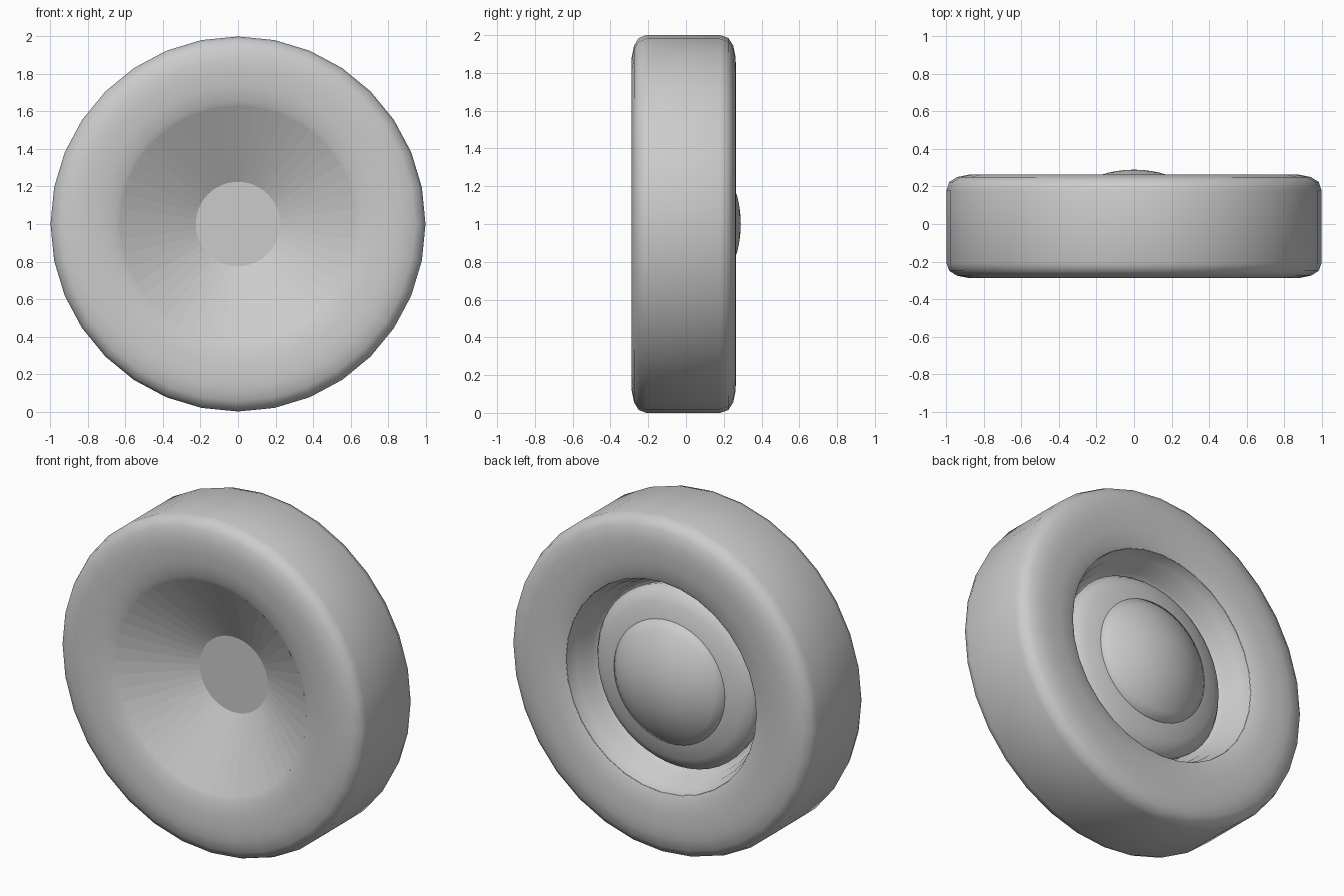
import bpy
import bmesh
from math import sin, cos, pi, sqrt

cube = bpy.data.objects.get("Cube")
if cube:
    bpy.data.objects.remove(cube, do_unlink=True)

grey = bpy.data.materials.new("plain grey")
grey.use_nodes = True
grey.diffuse_color = (0.6, 0.6, 0.6, 1)
grey.node_tree.nodes["Principled BSDF"].inputs["Base Color"].default_value = (0.6, 0.6, 0.6, 1)


def lathe(name, profile, sides, smooth=True):
    """Turn (radius, y) points around the axle; points run front centre, outward, back centre."""
    bm = bmesh.new()
    rings = []
    for r, y in profile:
        angles = [2 * pi * k / sides for k in range(sides)]
        rings.append([bm.verts.new((r * sin(a), y, 1 + r * cos(a))) for a in angles])
    for near, far in zip(rings, rings[1:]):
        for k in range(sides):
            n = (k + 1) % sides
            bm.faces.new((near[k], near[n], far[n], far[k])).smooth = smooth
    bmesh.ops.remove_doubles(bm, verts=bm.verts, dist=1e-5)
    mesh = bpy.data.meshes.new(name)
    bm.to_mesh(mesh)
    bm.free()
    mesh.materials.append(grey)
    obj = bpy.data.objects.new(name, mesh)
    bpy.context.collection.objects.link(obj)
    return obj


# Tyre with rounded shoulders and slightly dished sidewalls
lathe("tyre", [
    (0.63, -0.255), (0.66, -0.27), (0.74, -0.284), (0.82, -0.289), (0.88, -0.288),
    (0.945, -0.275), (0.985, -0.25), (1.0, -0.21),
    (1.0, 0.18), (0.985, 0.224), (0.945, 0.25), (0.88, 0.263),
    (0.82, 0.264), (0.74, 0.26), (0.66, 0.247), (0.628, 0.233)], 32)

# Faceted conical dish on the front, with a flat centre
lathe("front_dish", [(0.0, -0.04), (0.225, -0.04), (0.632, -0.258)], 48, smooth=False)

# Stepped wall of the recess in the back
lathe("back_rim_wall", [
    (0.63, 0.235), (0.615, 0.165), (0.598, 0.145), (0.59, 0.09),
    (0.572, 0.07), (0.565, 0.03), (0.53, 0.02)], 32)

# Rounded hub plate inside the recess
lathe("hub_plate", [
    (0.53, 0.02), (0.537, 0.07), (0.51, 0.105), (0.46, 0.135), (0.36, 0.155)], 48)

# Domed hub cap: a shallow spherical arc
R = 0.575
edge = 0.365
arc = [edge * (1 - k / 8) for k in range(9)]
lathe("hub_cap", [(edge, 0.15)] + [(r, 0.29 - R + sqrt(R * R - r * r)) for r in arc], 48)
